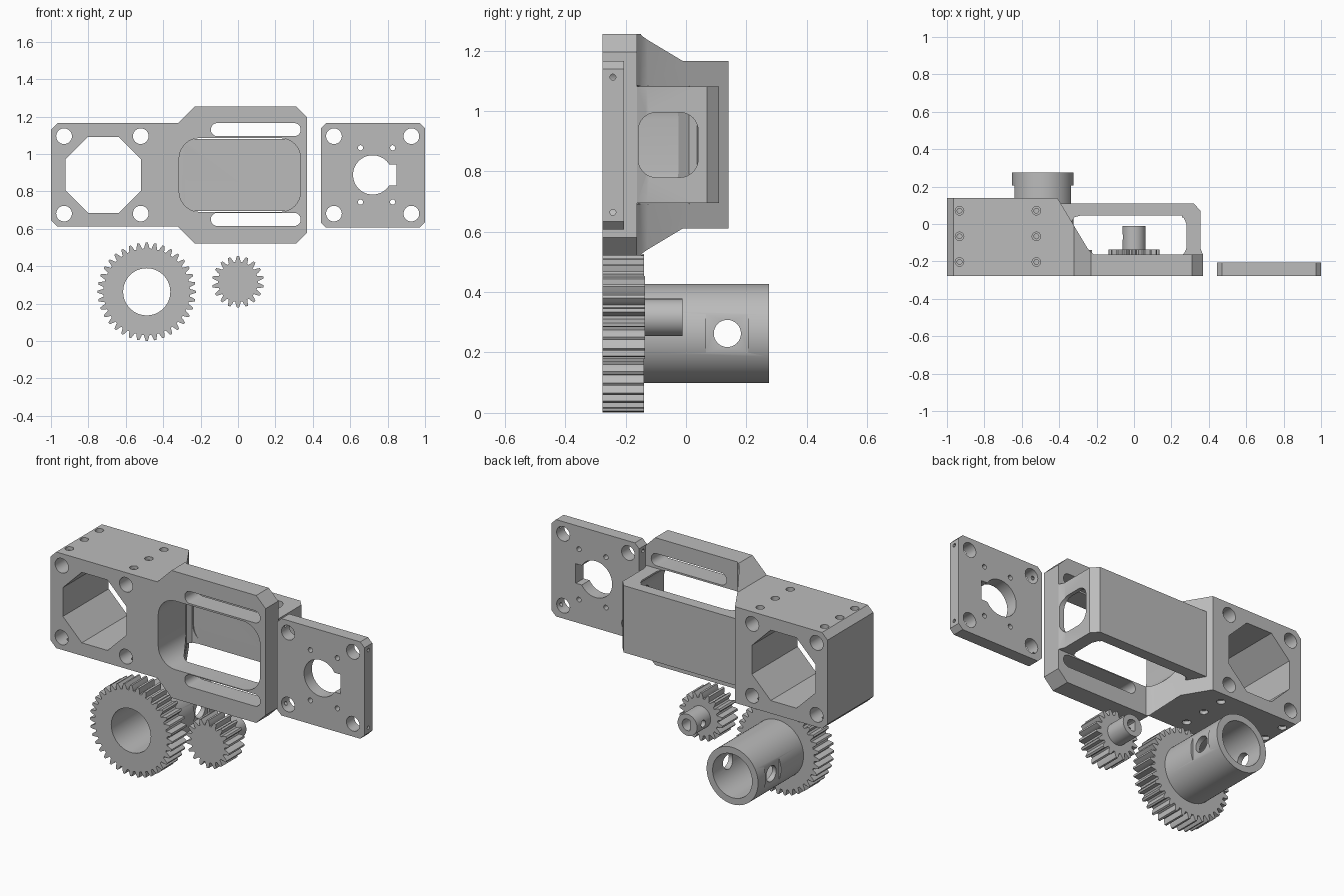
import bpy, bmesh
from math import cos, sin, pi, radians
from mathutils import Matrix

cube = bpy.data.objects.get("Cube")
if cube:
    bpy.data.objects.remove(cube, do_unlink=True)

GREY = (0.5, 0.5, 0.5, 1)
mat = bpy.data.materials.new("light_grey_plastic")
mat.use_nodes = True
mat.diffuse_color = GREY
mat.node_tree.nodes["Principled BSDF"].inputs["Base Color"].default_value = GREY


def prism(pts, lo, hi, axis="Y", name="cutter"):
    """Extrude a 2D outline along an axis: Y takes (x,z), Z takes (x,y), X takes (y,z)."""
    place = {"Y": lambda p, t: (p[0], t, p[1]),
             "Z": lambda p, t: (p[0], p[1], t),
             "X": lambda p, t: (t, p[0], p[1])}[axis]
    bm = bmesh.new()
    a = [bm.verts.new(place(p, lo)) for p in pts]
    b = [bm.verts.new(place(p, hi)) for p in pts]
    bm.faces.new(a)
    bm.faces.new(b[::-1])
    for i in range(len(pts)):
        j = (i + 1) % len(pts)
        bm.faces.new((a[i], b[i], b[j], a[j]))
    bmesh.ops.recalc_face_normals(bm, faces=bm.faces)
    me = bpy.data.meshes.new(name)
    bm.to_mesh(me)
    bm.free()
    me.materials.append(mat)
    ob = bpy.data.objects.new(name, me)
    bpy.context.collection.objects.link(ob)
    return ob


def circle(u, v, r, n=32):
    return [(u + r * cos(2 * pi * i / n), v + r * sin(2 * pi * i / n)) for i in range(n)]


def rounded(u0, u1, v0, v1, r, n=8):
    pts = []
    for k, (u, v) in enumerate(((u1 - r, v1 - r), (u0 + r, v1 - r),
                                (u0 + r, v0 + r), (u1 - r, v0 + r))):
        for i in range(n + 1):
            a = pi / 2 * (k + i / n)
            pts.append((u + r * cos(a), v + r * sin(a)))
    return pts


def chamfered(u0, u1, v0, v1, c):
    return [(u0 + c, v0), (u1 - c, v0), (u1, v0 + c), (u1, v1 - c),
            (u1 - c, v1), (u0 + c, v1), (u0, v1 - c), (u0, v0 + c)]


def combine(ob, tool, op="DIFFERENCE"):
    mod = ob.modifiers.new("shape", "BOOLEAN")
    mod.operation, mod.solver, mod.object = op, "EXACT", tool
    bpy.context.view_layer.objects.active = ob
    bpy.ops.object.modifier_apply(modifier=mod.name)
    bpy.data.objects.remove(tool, do_unlink=True)


def cut(ob, pts, lo, hi, axis="Y"):
    combine(ob, prism(pts, lo, hi, axis))


def finish(ob):
    bpy.ops.object.select_all(action="DESELECT")
    ob.select_set(True)
    bpy.context.view_layer.objects.active = ob
    bpy.ops.object.shade_smooth_by_angle(angle=radians(30))


FRONT = -0.277
MID = 0.888      # height of the housing axis
FLANGE = -0.162  # back of the slotted flange

# Housing: front outline, mirrored about its axis
upper = [(-1, 1.13), (-0.965, 1.165), (-0.32, 1.165), (-0.23, 1.255),
         (0.31, 1.255), (0.37, 1.195)]
outline = upper + [(x, 2 * MID - z) for x, z in reversed(upper)]
body = prism(outline, FRONT, 0.14, name="motor_housing")

# Slanted cut that leaves only the flange on the right
cut(body, [(-0.47, 0.24), (-0.25, -0.127), (-0.237, -0.145), (-0.215, FLANGE),
           (0.6, FLANGE), (0.6, 0.24)], 0.3, 1.5, "Z")

# Bridge behind the flange
bridge = prism([(-0.5, -0.2), (0.368, -0.2), (0.368, FLANGE), (0.355, -0.13),
                (0.355, 0.07), (0.32, 0.11), (-0.5, 0.11)], 0.695, 1.08, "Z")
combine(body, bridge, "UNION")

# Front pocket, open top and bottom windows and side opening
cut(body, rounded(-0.315, 0.335, 0.69, 1.085, 0.11), -0.4, 0.045)
cut(body, [(-0.225, FLANGE), (0.262, FLANGE), (0.272, -0.15), (0.28, -0.13),
           (0.28, 0.0), (0.267, 0.032), (0.235, 0.045), (-0.285, 0.045),
           (-0.318, 0.037), (-0.335, 0.01), (-0.255, -0.127)], 0.692, 1.083, "Z")
cut(body, rounded(-0.158, 0.04, 0.78, 0.995, 0.06), 0.2, 0.5, "X")

# Flange slots
for z in (0.65, 1.13):
    cut(body, rounded(-0.145, 0.335, z - 0.035, z + 0.035, 0.034), -0.4, -0.1)

# Octagonal bore, rod holes and clamp screw holes
cut(body, chamfered(-0.922, -0.518, MID - 0.203, MID + 0.203, 0.12), -0.4, 0.3)
for x in (-0.93, -0.52):
    for z in (MID - 0.207, MID + 0.207):
        cut(body, circle(x, z, 0.042), -0.4, 0.3)
for x in (-0.933, -0.522):
    for y in (-0.203, -0.066, 0.071):
        for s in (-1, 1):
            for r, depth in ((0.023, 0.02), (0.013, 0.07)):
                ends = sorted((MID + s * (0.277 - depth), MID + s * 0.32))
                cut(body, circle(x, y, r, 16), *ends, "Z")
finish(body)

# End plate with keyed centre hole
plate = prism(chamfered(0.443, 1, 0.607, 1.165, 0.027), FRONT, -0.206, name="end_plate")
cut(plate, circle(0.72, MID, 0.105, 48), -0.4, 0)
cut(plate, [(0.74, MID - 0.056), (0.847, MID - 0.056), (0.847, MID + 0.056),
            (0.74, MID + 0.056)], -0.4, 0)
for s in (-1, 1):
    for t in (-1, 1):
        cut(plate, circle(0.72 + s * 0.207, MID + t * 0.207, 0.042), -0.4, 0)
        cut(plate, circle(0.741 + s * 0.086, MID + t * 0.145, 0.014, 16), -0.4, 0)
        ends = sorted((0.72 + s * 0.22, 0.72 + s * 0.32))
        cut(plate, circle(-0.242, MID + t * 0.224, 0.01, 12), *ends, "X")
finish(plate)


def gear(name, x, z, teeth, back):
    m = 0.01381
    ro, rp, rr = (teeth / 2 + 1) * m, teeth / 2 * m, (teeth / 2 - 1.25) * m
    pitch = 2 * pi / teeth
    tooth = ((-0.36, rr), (-0.31, (rr + rp) / 2), (-0.24, rp), (-0.12, ro),
             (0.12, ro), (0.24, rp), (0.31, (rr + rp) / 2), (0.36, rr))
    pts = []
    for k in range(teeth):
        for f, r in tooth:
            a = pi / 2 + (k + f) * pitch
            pts.append((x + r * cos(a), z + r * sin(a)))
    return prism(pts, FRONT, back, name=name)


# Large gear with a tubular hub
gx, gz = -0.488, 0.263
big = gear("large_gear", gx, gz, 36, -0.139)
combine(big, prism(circle(gx, gz, 0.164, 64), -0.2, 0.275), "UNION")
cut(big, circle(gx, gz, 0.126, 64), -0.4, 0.4)
for s in (-1, 1):
    ends = sorted((gx + s * 0.151, gx + s * 0.2))
    cut(big, [(0.067, gz - 0.066), (0.205, gz - 0.066), (0.205, gz + 0.066),
              (0.067, gz + 0.066)], *ends, "X")
cut(big, circle(0.137, gz, 0.045), gx - 0.3, gx + 0.3, "X")
finish(big)

# Small gear with a hub and flat-sided blind shaft hole
sx, sz = 0.0, 0.316
small = gear("small_gear", sx, sz, 18, -0.136)
combine(small, prism(circle(sx, sz, 0.062, 48), -0.2, -0.012), "UNION")
bore = [(max(u, sx - 0.018), v) for u, v in circle(sx, sz, 0.033)]
bore = list(dict.fromkeys(bore))
cut(small, bore, -0.2, 0.1)
cut(small, circle(-0.07, sz, 0.02, 20), sx - 0.1, sx, "X")
finish(small)
